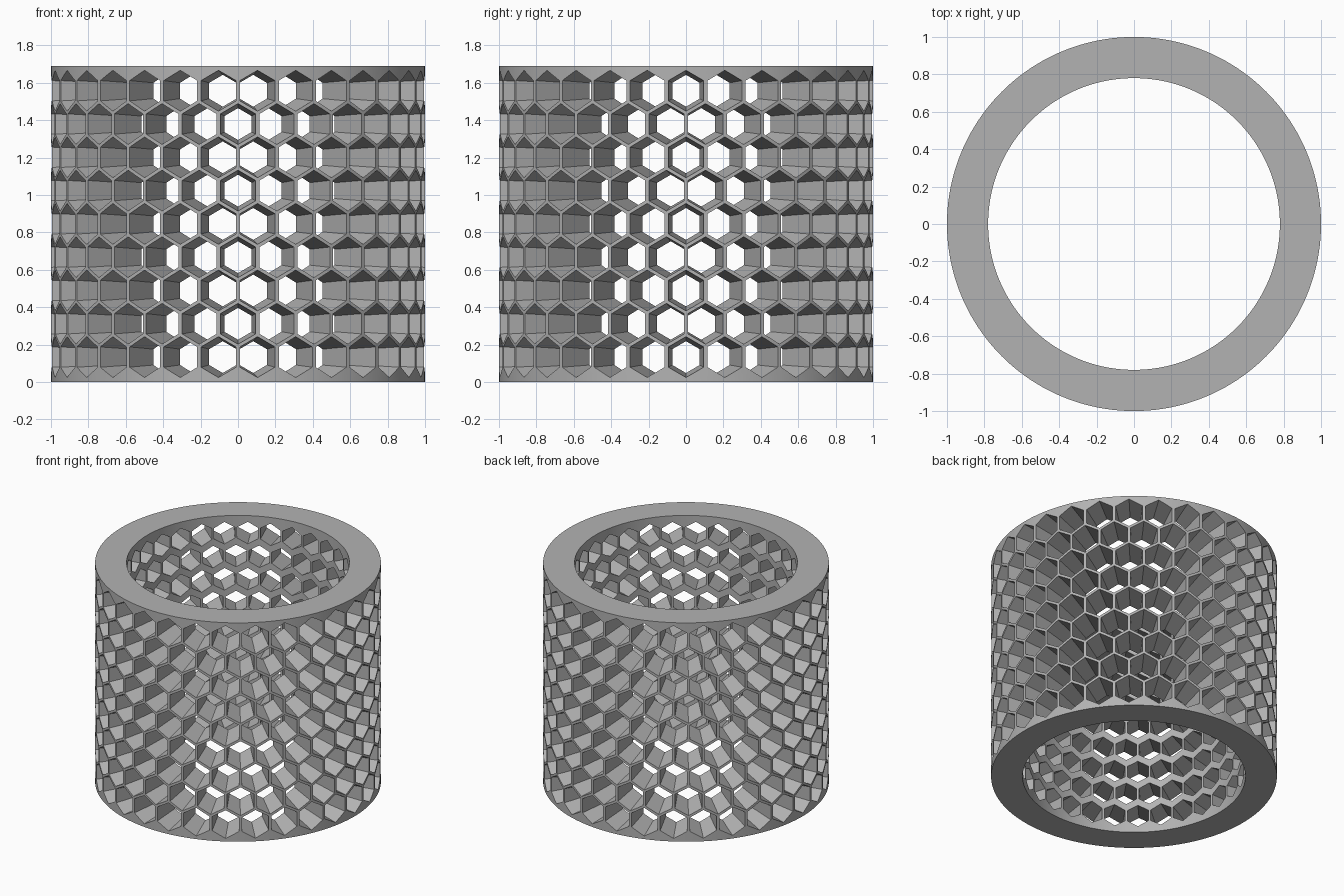
import bpy
import bmesh
from math import cos, sin, pi, radians, sqrt

HEIGHT, OUTER, INNER = 1.69, 1.0, 0.78
COLUMNS, ROWS, PITCH = 30, 9, 0.178
HEX_RADIUS = 0.109      # centre to corner at the outer surface
SEGMENTS = 180

if "Cube" in bpy.data.objects:
    bpy.data.objects.remove(bpy.data.objects["Cube"], do_unlink=True)

grey = bpy.data.materials.new("plain grey")
grey.use_nodes = True
colour = (0.45, 0.45, 0.45, 1)
grey.diffuse_color = colour
grey.node_tree.nodes["Principled BSDF"].inputs["Base Color"].default_value = colour


def make_object(name, bm):
    bmesh.ops.recalc_face_normals(bm, faces=bm.faces)
    mesh = bpy.data.meshes.new(name)
    bm.to_mesh(mesh)
    bm.free()
    mesh.materials.append(grey)
    obj = bpy.data.objects.new(name, mesh)
    bpy.context.collection.objects.link(obj)
    return obj


def tube():
    # Rectangular wall section swept round the axis
    bm = bmesh.new()
    section = [(INNER, 0), (OUTER, 0), (OUTER, HEIGHT), (INNER, HEIGHT)]
    rings = []
    for i in range(SEGMENTS):
        a = 2 * pi * (i + 0.5) / SEGMENTS
        rings.append([bm.verts.new((r * cos(a), r * sin(a), z)) for r, z in section])
    for i, ring in enumerate(rings):
        after = rings[(i + 1) % SEGMENTS]
        for k in range(4):
            n = (k + 1) % 4
            bm.faces.new((ring[k], after[k], after[n], ring[n]))
    return make_object("honeycomb_tube", bm)


def add_hole(bm, angle, height):
    # Hexagonal plug that narrows towards the axis
    ends = []
    for depth in (0.7, 1.05):
        end = []
        for k in range(6):
            t = radians(60 * k + 30)
            side = HEX_RADIUS * depth * cos(t)
            up = HEX_RADIUS * depth * sin(t)
            end.append(bm.verts.new((depth * cos(angle) - side * sin(angle),
                                     depth * sin(angle) + side * cos(angle),
                                     height + up)))
        ends.append(end)
    near, far = ends
    bm.faces.new(near)
    bm.faces.new(far)
    for k in range(6):
        n = (k + 1) % 6
        bm.faces.new((near[k], near[n], far[n], far[k]))


# Staggered rows of plugs
bm = bmesh.new()
for row in range(ROWS):
    z = HEIGHT / 2 + (row - (ROWS - 1) / 2) * PITCH
    for col in range(COLUMNS):
        add_hole(bm, 2 * pi * (col + (row % 2) / 2) / COLUMNS, z)
plugs = make_object("hole_cutter", bm)
plugs.hide_render = True

# Cut the honeycomb
body = tube()
cut = body.modifiers.new("holes", "BOOLEAN")
cut.operation = "DIFFERENCE"
cut.solver = "EXACT"
cut.object = plugs
bpy.context.view_layer.objects.active = body
body.select_set(True)
bpy.ops.object.modifier_apply(modifier=cut.name)
bpy.data.objects.remove(plugs, do_unlink=True)
bpy.ops.object.shade_smooth_by_angle(angle=radians(20))
